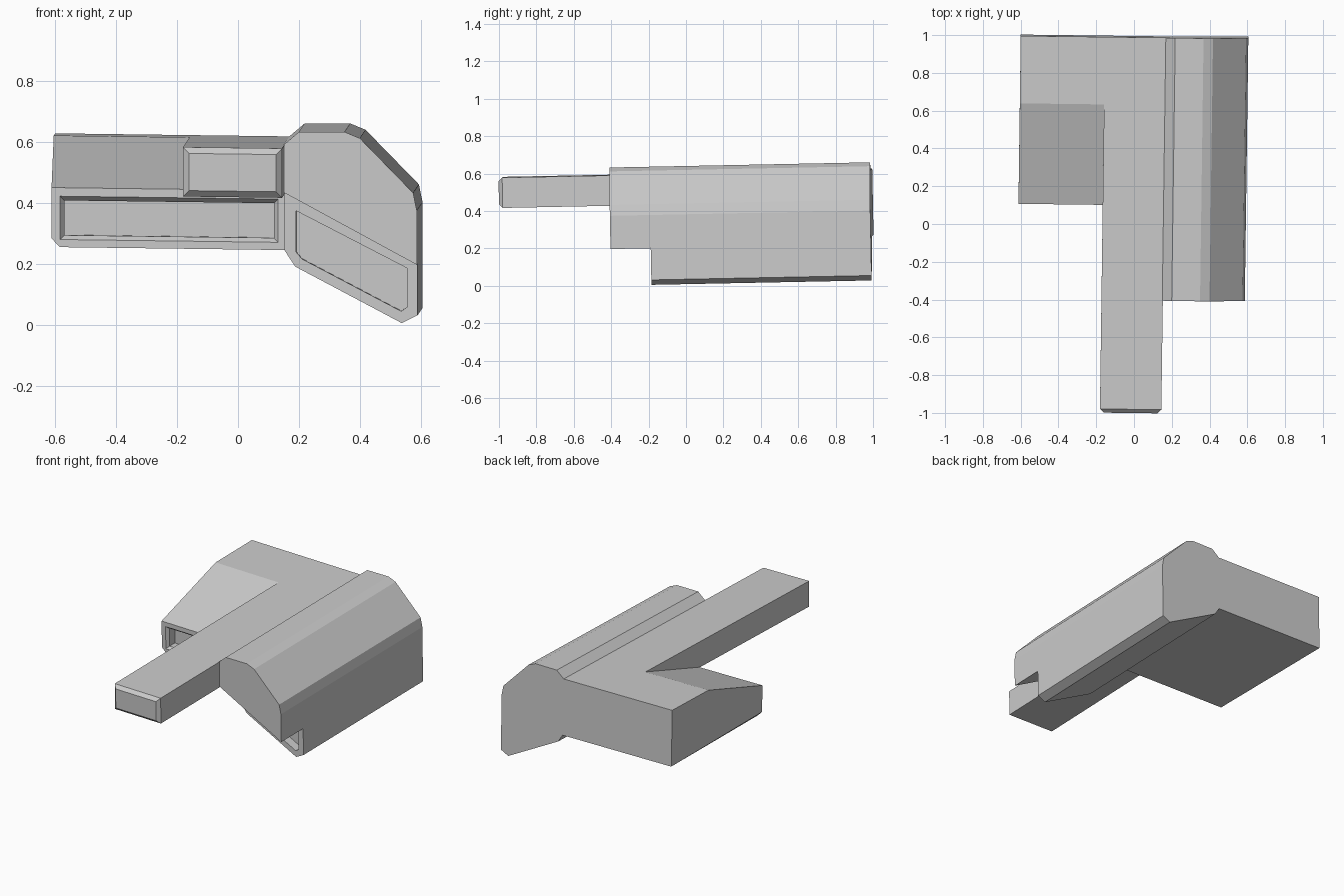
import bpy, bmesh

if "Cube" in bpy.data.objects:
    bpy.data.objects.remove(bpy.data.objects["Cube"])


def tilt(p):
    # the whole model sits slightly yawed, pitched and rolled
    x, y, z = p
    return (x + 0.0135 * y, y - 0.0125 * x - 0.02 * (z - 0.4), z + 0.02 * y - 0.013 * x)


def loft(name, rings):
    """Skin equal-sized closed rings, given as (y, [(x, z), ...]), and cap the ends."""
    bm = bmesh.new()
    loops = [[bm.verts.new(tilt((x, y, z))) for x, z in pts] for y, pts in rings]
    n = len(loops[0])
    for a, b in zip(loops, loops[1:]):
        for i in range(n):
            j = (i + 1) % n
            bm.faces.new((a[i], a[j], b[j], b[i]))
    bm.faces.new(loops[0])
    bm.faces.new(loops[-1])
    bmesh.ops.recalc_face_normals(bm, faces=bm.faces)
    mesh = bpy.data.meshes.new(name)
    bm.to_mesh(mesh)
    bm.free()
    obj = bpy.data.objects.new(name, mesh)
    bpy.context.collection.objects.link(obj)
    return obj


def carve(target, cutter):
    mod = target.modifiers.new("carve", 'BOOLEAN')
    mod.operation = 'DIFFERENCE'
    mod.solver = 'EXACT'
    mod.object = cutter
    bpy.context.view_layer.objects.active = target
    bpy.ops.object.modifier_apply(modifier=mod.name)
    bpy.data.objects.remove(cutter)


def rect(x0, x1, z0, z1, inset=0.0):
    x0, x1, z0, z1 = x0 + inset, x1 - inset, z0 + inset, z1 - inset
    return [(x0, z0), (x1, z0), (x1, z1), (x0, z1)]


# Long side housing on the right
housing_profile = [
    (0.155, 0.25), (0.155, 0.60), (0.205, 0.643), (0.355, 0.645), (0.405, 0.625),
    (0.58, 0.448), (0.592, 0.39), (0.592, 0.043), (0.54, 0.016), (0.19, 0.197)]
housing = loft("side_housing", [(-0.4, housing_profile), (0.992, housing_profile)])

# Stepped-back lower front, leaving an overhang above
step = [(0.05, 0.5), (0.70, 0.155), (0.70, -0.2), (0.05, -0.2)]
carve(housing, loft("step_cutter", [(-0.6, step), (-0.185, step)]))

# Slanted recess in the lower front
slot = [(0.193, 0.38), (0.193, 0.245), (0.213, 0.222), (0.538, 0.055),
        (0.558, 0.07), (0.558, 0.196)]
carve(housing, loft("slot_cutter", [(-0.3, slot), (-0.13, slot)]))


# Wedge-fronted main body on the left, with a lower corner tapering to sharp
def section(top, c):
    return [(-0.613, 0.245 + c), (-0.613 + c, 0.245), (0.2, 0.245),
            (0.2, top), (-0.613, top)]


body = loft("main_body", [(0.1, section(0.44, 0.028)), (0.635, section(0.60, 0.012)),
                          (0.992, section(0.60, 0.002))])

# Bevelled recess in the body front
hole = (-0.585, 0.13, 0.27, 0.412)
carve(body, loft("recess_cutter", [(0.0, rect(*hole)), (0.1, rect(*hole)),
                                   (0.118, rect(*hole, 0.014)), (0.17, rect(*hole, 0.014))]))

# Projecting square bar with a chamfered tip
bar = (-0.167, 0.158, 0.438, 0.60)
loft("front_bar", [(-0.997, rect(*bar, 0.02)), (-0.977, rect(*bar)), (0.635, rect(*bar))])
